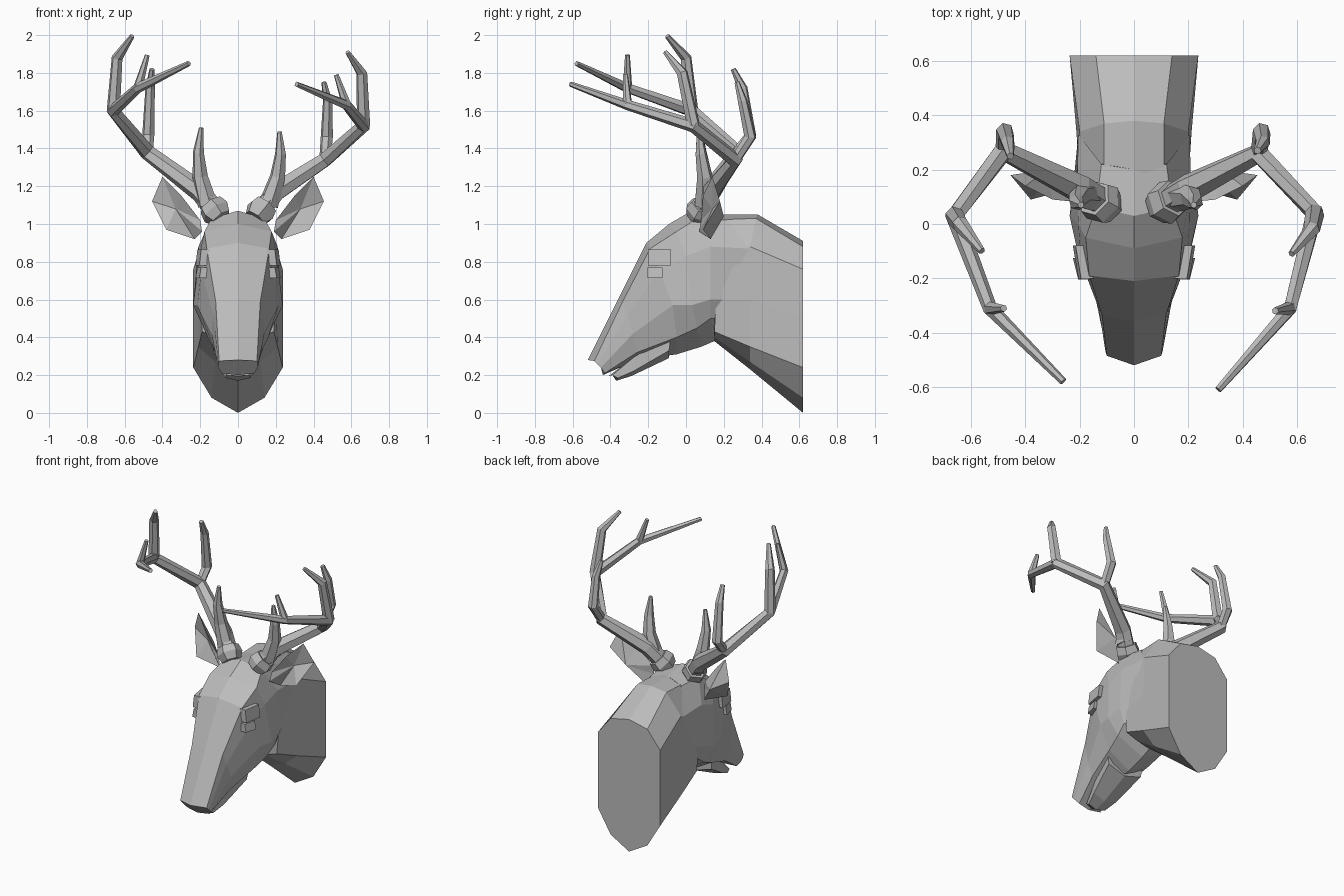
import bpy
import bmesh
import math
from mathutils import Vector

cube = bpy.data.objects.get("Cube")
if cube:
    bpy.data.objects.remove(cube)

GREY = (0.5, 0.5, 0.5, 1.0)
material = bpy.data.materials.new("plain grey")
material.use_nodes = True
material.diffuse_color = GREY
material.node_tree.nodes["Principled BSDF"].inputs["Base Color"].default_value = GREY


def finish(bm, name):
    """Turn a bmesh into a flat shaded object."""
    bmesh.ops.recalc_face_normals(bm, faces=bm.faces)
    mesh = bpy.data.meshes.new(name)
    bm.to_mesh(mesh)
    bm.free()
    mesh.materials.append(material)
    obj = bpy.data.objects.new(name, mesh)
    bpy.context.collection.objects.link(obj)
    return obj


def skin(bm, rings):
    """Bridge closed rings of points and cap both ends."""
    loops = [[bm.verts.new(p) for p in ring] for ring in rings]
    count = len(loops[0])
    for low, high in zip(loops, loops[1:]):
        for i in range(count):
            j = (i + 1) % count
            bm.faces.new((low[i], low[j], high[j], high[i]))
    bm.faces.new(loops[0])
    bm.faces.new(loops[-1])


def mirrored_loft(name, halves):
    """Loft half rings that run from top centre to bottom centre."""
    bm = bmesh.new()
    skin(bm, [half + [(-x, y, z) for x, y, z in half[-2:0:-1]] for half in halves])
    return finish(bm, name)


def add_tube(bm, path, radii, sides=6):
    """Sweep a tapering polygon along a path."""
    path = [Vector(p) for p in path]
    rings = []
    side = None
    for i, point in enumerate(path):
        before = path[max(i - 1, 0)]
        after = path[min(i + 1, len(path) - 1)]
        along = (after - before).normalized()
        if side is None:
            side = along.orthogonal()
        side = (side - along * side.dot(along)).normalized()
        other = along.cross(side)
        ring = []
        for k in range(sides):
            angle = math.tau * k / sides
            ring.append(point + radii[i] * (side * math.cos(angle) + other * math.sin(angle)))
        rings.append(ring)
    skin(bm, rings)


# Head: rings of top, brow edge, upper side, cheek, jaw edge, underside
mirrored_loft("head", [
    [(0, -.52, .28), (.1, -.485, .275), (.105, -.47, .26), (.105, -.45, .24), (.085, -.43, .21), (0, -.44, .2)],
    [(0, -.36, .6), (.118, -.335, .59), (.13, -.31, .52), (.14, -.28, .42), (.12, -.26, .32), (0, -.26, .28)],
    [(0, -.21, .9), (.165, -.19, .87), (.195, -.14, .75), (.215, -.07, .57), (.16, -.05, .4), (0, -.05, .31)],
    [(0, -.09, 1), (.178, -.05, .96), (.205, .0, .83), (.237, .03, .57), (.18, .06, .45), (0, .08, .35)],
    [(0, .03, 1.07), (.14, .06, 1.03), (.21, .13, .88), (.225, .13, .6), (.19, .13, .5), (0, .15, .38)],
    [(0, .2, 1.05), (.12, .22, 1.02), (.205, .33, .87), (.2, .2, .6), (.18, .15, .5), (0, .16, .41)],
])

# Lower jaw, left slightly open
mirrored_loft("lower_jaw", [
    [(0, -.41, .195), (.06, -.39, .2), (.065, -.36, .185), (0, -.37, .17)],
    [(0, -.3, .27), (.09, -.27, .3), (.09, -.28, .22), (0, -.29, .195)],
    [(0, -.1, .38), (.14, -.08, .4), (.13, -.09, .33), (0, -.09, .29)],
])

# Neck, ending in a flat mounting face
mirrored_loft("neck", [
    [(0, .1, 1.05), (.11, .12, 1.02), (.2, .2, .86), (.2, .16, .6), (.19, .15, .43), (.1, .15, .4), (0, .15, .38)],
    [(0, .38, 1.05), (.11, .37, 1.03), (.2, .34, .88), (.212, .34, .6), (.21, .34, .35), (.12, .34, .27), (0, .34, .23)],
    [(0, .62, .91), (.14, .62, .88), (.237, .62, .76), (.237, .62, .5), (.237, .62, .24), (.14, .62, .08), (0, .62, 0)],
])

EAR = [(.19, .07, .96), (.23, .13, .92), (.38, .09, .97), (.455, .18, 1.12),
       (.4, .14, 1.25), (.3, .09, 1.15), (.2, .08, 1.02)]

for sign, label in ((1, "left"), (-1, "right")):
    def flip(p):
        return (sign * p[0], p[1], p[2])

    # Cupped ear: a rim with a hollow front and a bulging back
    bm = bmesh.new()
    rim = [bm.verts.new(flip(p)) for p in EAR]
    for centre in ((.33, .14, 1.08), (.32, .2, 1.04)):
        hub = bm.verts.new(flip(centre))
        for a, b in zip(rim, rim[1:] + rim[:1]):
            bm.faces.new((a, b, hub))
    finish(bm, label + "_ear")

    # Brow ridge and eye blocks
    for part, near, far, low, high in (("brow", -.2, -.08, .78, .865), ("eye", -.205, -.125, .715, .77)):
        bm = bmesh.new()
        rings = []
        for y, out in ((near, .205), (far, .225)):
            rings.append([flip(p) for p in ((.15, y, low), (out, y, low), (out - .01, y, high), (.15, y, high))])
        skin(bm, rings)
        finish(bm, label + "_" + part)

# The two antlers differ a little, so each has its own nodes
ANTLERS = {
    "left": {
        "beam": [(.09, .06, 1.03), (.2, .13, 1.17), (.46, .26, 1.34), (.665, .04, 1.52), (.575, -.31, 1.63), (.31, -.61, 1.74)],
        "brow_tine": [(.16, .1, 1.1), (.21, .1, 1.25), (.225, .08, 1.37), (.22, .07, 1.49)],
        "rear_tine": [(.46, .26, 1.34), (.47, .34, 1.46), (.475, .3, 1.65), (.455, .27, 1.75)],
        "tall_tine": [(.665, .04, 1.52), (.655, -.02, 1.8), (.58, -.11, 1.91)],
        "front_tine": [(.575, -.31, 1.63), (.52, -.32, 1.79)],
    },
    "right": {
        "beam": [(-.09, .06, 1.03), (-.2, .13, 1.17), (-.48, .27, 1.38), (-.66, .03, 1.6), (-.53, -.31, 1.72), (-.26, -.58, 1.85)],
        "brow_tine": [(-.16, .1, 1.1), (-.2, .1, 1.25), (-.21, .08, 1.38), (-.195, .07, 1.51)],
        "rear_tine": [(-.48, .27, 1.38), (-.475, .34, 1.47), (-.465, .3, 1.72), (-.455, .25, 1.82)],
        "tall_tine": [(-.66, .03, 1.6), (-.64, 0, 1.88), (-.56, -.1, 1.995)],
        "front_tine": [(-.53, -.31, 1.72), (-.48, -.31, 1.895)],
    },
}
RADII = {
    "beam": (.055, .055, .042, .036, .027, .014),
    "brow_tine": (.055, .042, .03, .012),
    "rear_tine": (.03, .033, .026, .014),
    "tall_tine": (.036, .03, .013),
    "front_tine": (.026, .013),
}
for label, parts in ANTLERS.items():
    bm = bmesh.new()
    for part, path in parts.items():
        add_tube(bm, path, RADII[part])
    finish(bm, label + "_antler")

    # Flared burr where the antler meets the skull
    root, after = (Vector(p) for p in parts["beam"][:2])
    bm = bmesh.new()
    add_tube(bm, [root, root.lerp(after, .25), root.lerp(after, .5)], (.06, .082, .07))
    finish(bm, label + "_burr")
